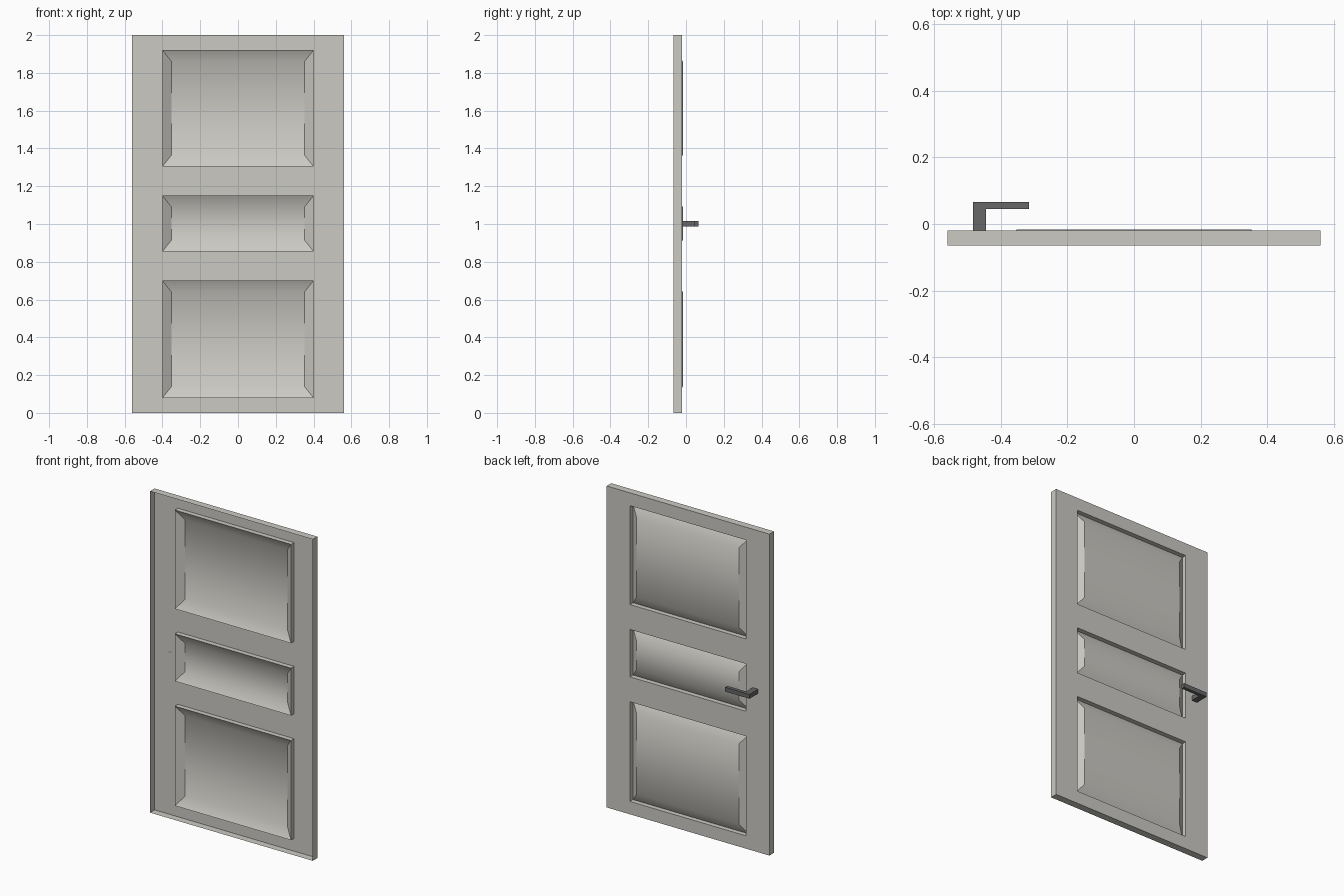
import bpy, bmesh, math

if "Cube" in bpy.data.objects:
    bpy.data.objects.remove(bpy.data.objects["Cube"])


def material(name, rgb):
    m = bpy.data.materials.new(name)
    m.diffuse_color = (*rgb, 1)
    m.use_nodes = True
    m.node_tree.nodes["Principled BSDF"].inputs["Base Color"].default_value = m.diffuse_color
    return m


def finish(bm, name, mat):
    mesh = bpy.data.meshes.new(name)
    bm.to_mesh(mesh)
    bm.free()
    ob = bpy.data.objects.new(name, mesh)
    bpy.context.collection.objects.link(ob)
    mesh.materials.append(mat)
    return ob


paint = material("warm_grey_paint", (0.60, 0.59, 0.55))
metal = material("dark_grey_metal", (0.135, 0.135, 0.135))

# Door leaf: a thin shell, open at the front, with pressed panels
FACE_Y, FRONT_Y, GROOVE_Y, RAISED_Y = -0.02, -0.065, -0.05, -0.017
xs = [-0.56, -0.40, 0.40, 0.56]
zs = [0, 0.08, 0.70, 0.855, 1.15, 1.305, 1.92, 2.0]
bm = bmesh.new()
grid = [[bm.verts.new((x, FACE_Y, z)) for z in zs] for x in xs]


def ring(x0, x1, z0, z1, y):
    return [bm.verts.new((x, y, z)) for x, z in
            ((x0, z0), (x0, z1), (x1, z1), (x1, z0))]


def bridge(a, b):
    for k in range(4):
        n = (k + 1) % 4
        bm.faces.new((a[k], a[n], b[n], b[k]))


for i in range(3):
    for j in range(7):
        cell = [grid[i][j], grid[i][j + 1], grid[i + 1][j + 1], grid[i + 1][j]]
        if i == 1 and j % 2 == 1:
            # Panel: straight groove wall, slope, then raised field
            x0, x1, z0, z1 = xs[1], xs[2], zs[j], zs[j + 1]
            groove = ring(x0, x1, z0, z1, GROOVE_Y)
            field = ring(x0 + 0.048, x1 - 0.048, z0 + 0.06, z1 - 0.06, RAISED_Y)
            bridge(cell, groove)
            bridge(groove, field)
            bm.faces.new(field)
        else:
            bm.faces.new(cell)

# Outer edges of the leaf
border = [e for e in bm.edges if e.is_boundary]
new = bmesh.ops.extrude_edge_only(bm, edges=border)["geom"]
for v in new:
    if isinstance(v, bmesh.types.BMVert):
        v.co.y = FRONT_Y
bmesh.ops.recalc_face_normals(bm, faces=bm.faces)
if next(f for f in bm.faces if abs(f.normal.y) > 0.99).normal.y < 0:
    bmesh.ops.reverse_faces(bm, faces=bm.faces)
door = finish(bm, "door_leaf", paint)
bpy.context.view_layer.objects.active = door
door.select_set(True)
bpy.ops.object.shade_smooth_by_angle(angle=math.radians(30))

# Handle: L-shaped bar extruded upwards
bm = bmesh.new()
outline = [(-0.483, -0.02), (-0.445, -0.02), (-0.445, 0.045),
           (-0.315, 0.045), (-0.315, 0.066), (-0.483, 0.066)]
base = bm.faces.new([bm.verts.new((x, y, 0.988)) for x, y in outline])
top = bmesh.ops.extrude_face_region(bm, geom=[base])["geom"]
for v in top:
    if isinstance(v, bmesh.types.BMVert):
        v.co.z = 1.015
bmesh.ops.recalc_face_normals(bm, faces=bm.faces)
finish(bm, "lever_handle", metal)
